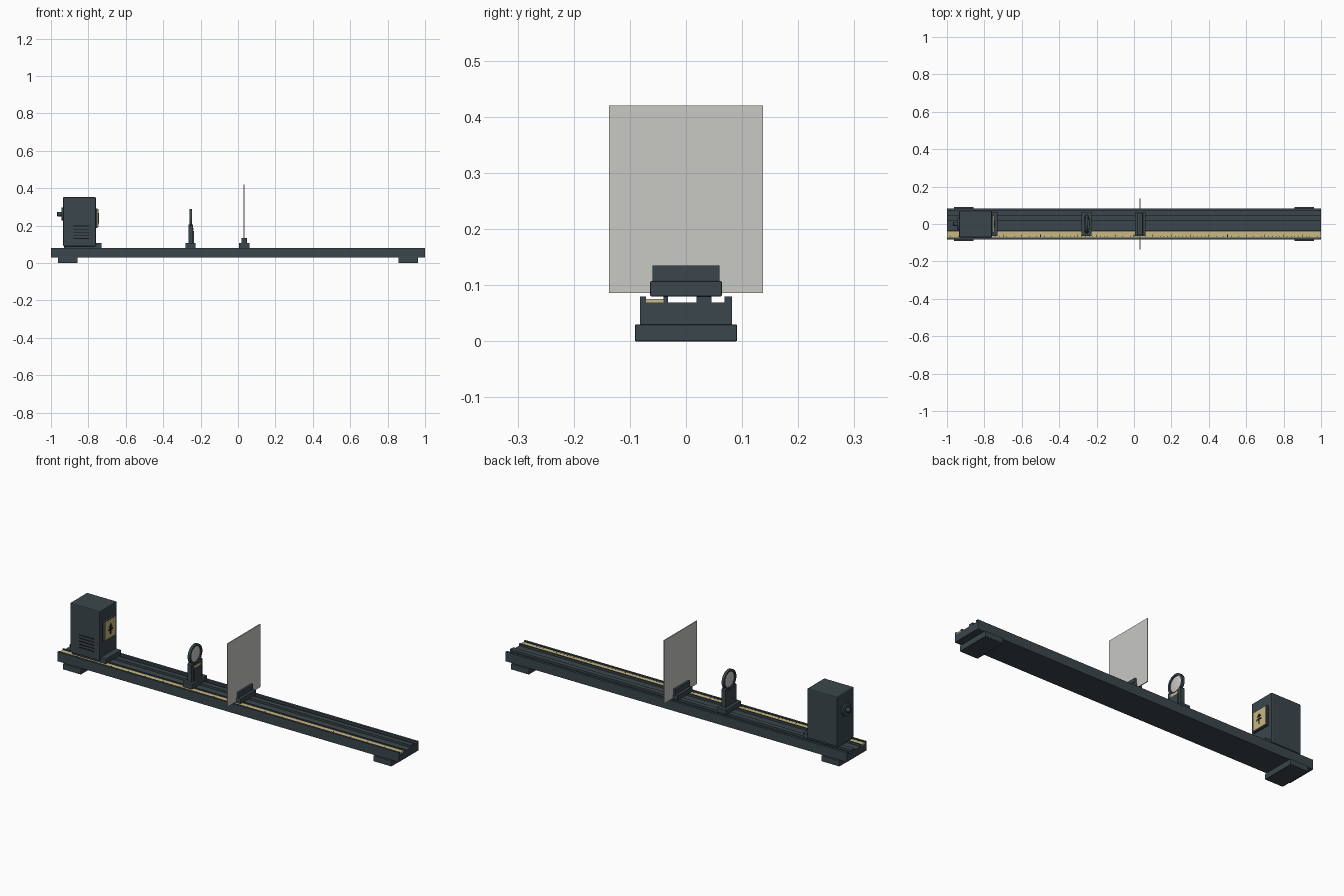
import bpy, bmesh, math
from mathutils import Vector

if "Cube" in bpy.data.objects:
    bpy.data.objects.remove(bpy.data.objects["Cube"], do_unlink=True)


def material(name, r, g, b):
    m = bpy.data.materials.new(name)
    m.use_nodes = True
    m.diffuse_color = (r, g, b, 1)
    m.node_tree.nodes["Principled BSDF"].inputs["Base Color"].default_value = (r, g, b, 1)
    return m


SLATE = material("slate metal", 0.043, 0.061, 0.070)
BEIGE = material("beige scale", 0.58, 0.48, 0.23)
GREY = material("light grey", 0.58, 0.58, 0.56)
BLACK = material("black marking", 0.008, 0.008, 0.008)


def finish(name, bm, mat):
    bmesh.ops.recalc_face_normals(bm, faces=bm.faces[:])
    mesh = bpy.data.meshes.new(name)
    bm.to_mesh(mesh)
    bm.free()
    mesh.materials.append(mat)
    obj = bpy.data.objects.new(name, mesh)
    bpy.context.collection.objects.link(obj)
    return obj


def add_box(bm, xs, ys, zs):
    verts = bmesh.ops.create_cube(bm, size=1)["verts"]
    for v in verts:
        v.co = Vector([(a + b) / 2 + c * (b - a) for c, (a, b) in zip(v.co, (xs, ys, zs))])


def box(name, xs, ys, zs, mat=SLATE, bevel=0):
    bm = bmesh.new()
    add_box(bm, xs, ys, zs)
    obj = finish(name, bm, mat)
    if bevel:
        mod = obj.modifiers.new("soft edges", "BEVEL")
        mod.width, mod.segments = bevel, 2
    return obj


def extrude_x(name, outline, x0, x1, mat=SLATE):
    """Extrude a (y, z) outline along x."""
    bm = bmesh.new()
    face = bm.faces.new([bm.verts.new((x0, y, z)) for y, z in outline])
    new = bmesh.ops.extrude_face_region(bm, geom=[face])["geom"]
    bmesh.ops.translate(bm, vec=(x1 - x0, 0, 0),
                        verts=[g for g in new if isinstance(g, bmesh.types.BMVert)])
    return finish(name, bm, mat)


def lathe_x(name, profile, centre, mat=SLATE, closed=False, n=40):
    """Revolve (x, radius) points around an x-parallel axis."""
    bm = bmesh.new()
    cx, cy, cz = centre
    rings = []
    for x, r in profile:
        rings.append([bm.verts.new((cx + x, cy + r * math.cos(math.tau * i / n),
                                    cz + r * math.sin(math.tau * i / n))) for i in range(n)])
    pairs = list(zip(rings, rings[1:] + rings[:1])) if closed else list(zip(rings, rings[1:]))
    for a, b in pairs:
        for i in range(n):
            j = (i + 1) % n
            bm.faces.new((a[i], a[j], b[j], b[i]))
    if not closed:
        bm.faces.new(rings[0])
        bm.faces.new(rings[-1])
    obj = finish(name, bm, mat)
    bpy.ops.object.select_all(action="DESELECT")
    obj.select_set(True)
    bpy.context.view_layer.objects.active = obj
    bpy.ops.object.shade_smooth_by_angle(angle=math.radians(35))
    return obj


# Grooved bench rail: four raised ribs on a solid bed
BED, TOP = 0.069, 0.08
ribs = [(-0.082, -0.071), (-0.040, -0.032), (0.019, 0.045), (0.069, 0.082)]
outline = [(0.082, 0.03), (-0.082, 0.03)]
for a, b in ribs:
    outline += [(a, BED), (a, TOP), (b, TOP), (b, BED)]
outline = [p for p in outline if p not in ((-0.082, BED), (0.082, BED))]
extrude_x("bench_rail", outline, -1, 1)

# Feet
for side, name in ((-1, "right_foot"), (1, "left_foot")):
    box(name, (side * 0.91 - 0.053, side * 0.91 + 0.053), (-0.091, 0.091), (0, 0.03), bevel=0.002)

# Scale strip with graduations
box("scale_strip", (-1, 1), (-0.071, -0.040), (BED, 0.075), BEIGE)
bm = bmesh.new()
for i in range(1, 100):
    x = -1 + i * 0.02
    length = 0.014 if i % 5 == 0 else 0.006
    half = 0.0016 if i % 5 == 0 else 0.001
    add_box(bm, (x - half, x + half), (-0.070, -0.070 + length), (0.0748, 0.0755))
finish("scale_graduations", bm, BLACK)

# Lamp housing on its carriage
box("lamp_carriage", (-0.93, -0.73), (-0.064, 0.064), (TOP, 0.107), bevel=0.002)
box("lamp_housing", (-0.935, -0.76), (-0.072, 0.072), (0.09, 0.353), bevel=0.005)
bm = bmesh.new()
for k in range(5):
    z = 0.13 + k * 0.0165
    add_box(bm, (-0.88, -0.795), (-0.0735, -0.071), (z, z + 0.004))
finish("lamp_vents", bm, BLACK)

# Rear cap and knob
lathe_x("lamp_rear_cap", [(0.002, 0.034), (-0.008, 0.034), (-0.010, 0.031), (-0.010, 0.012),
                          (-0.030, 0.012), (-0.032, 0.010)], (-0.935, 0, 0.262))

# Front aperture: frame, plate and arrow-shaped object
box("aperture_frame", (-0.762, -0.750), (-0.050, 0.050), (0.187, 0.293), bevel=0.002)
box("aperture_plate", (-0.752, -0.746), (-0.045, 0.045), (0.192, 0.288), BEIGE)
arrow = [(-0.004, 0.212), (0.004, 0.212), (0.004, 0.233), (0.018, 0.233), (0.018, 0.241),
         (0.004, 0.241), (0.004, 0.250), (0.014, 0.250), (0, 0.268), (-0.014, 0.250),
         (-0.004, 0.250), (-0.004, 0.241), (-0.018, 0.241), (-0.018, 0.233), (-0.004, 0.233)]
extrude_x("aperture_arrow", arrow, -0.747, -0.7445, BLACK)

# Lens on its holder
LX, LZ = -0.252, 0.238
box("lens_carriage", (-0.28, -0.226), (-0.064, 0.064), (TOP, 0.107), bevel=0.002)
holder = [(-0.046, 0.107), (0.046, 0.107), (0.046, 0.198)]
for i in range(13):
    a = math.radians(-40 - 100 * i / 12)
    holder.append((0.048 * math.cos(a), LZ + 0.048 * math.sin(a)))
holder.append((-0.046, 0.198))
extrude_x("lens_holder", holder, LX - 0.012, LX + 0.012)
box("lens_clamp", (LX + 0.010, LX + 0.017), (-0.030, 0.030), (0.107, 0.172), bevel=0.001)
box("lens_label", (LX + 0.011, LX + 0.014), (-0.026, 0.026), (0.173, 0.187), BEIGE)
lathe_x("lens_ring", [(-0.007, 0.041), (0.007, 0.041), (0.007, 0.052), (-0.007, 0.052)],
        (LX, 0, LZ), closed=True)
lens = [(0.006 * math.cos(math.pi * i / 10) * -1, 0.002 + 0.040 * math.sin(math.pi * i / 10))
        for i in range(11)]
lathe_x("lens_glass", lens, (LX, 0, LZ), GREY)

# Screen on its holder
SX = 0.033
box("screen_carriage", (SX - 0.028, SX + 0.028), (-0.064, 0.064), (TOP, 0.107), bevel=0.002)
for side, name in ((-1, "screen_clamp_back"), (1, "screen_clamp_front")):
    xs = sorted((SX + side * 0.002, SX + side * 0.014))
    box(name, xs, (-0.060, 0.060), (0.107, 0.135), bevel=0.001)
box("screen", (SX - 0.0025, SX + 0.0025), (-0.137, 0.137), (0.086, 0.42), GREY)
